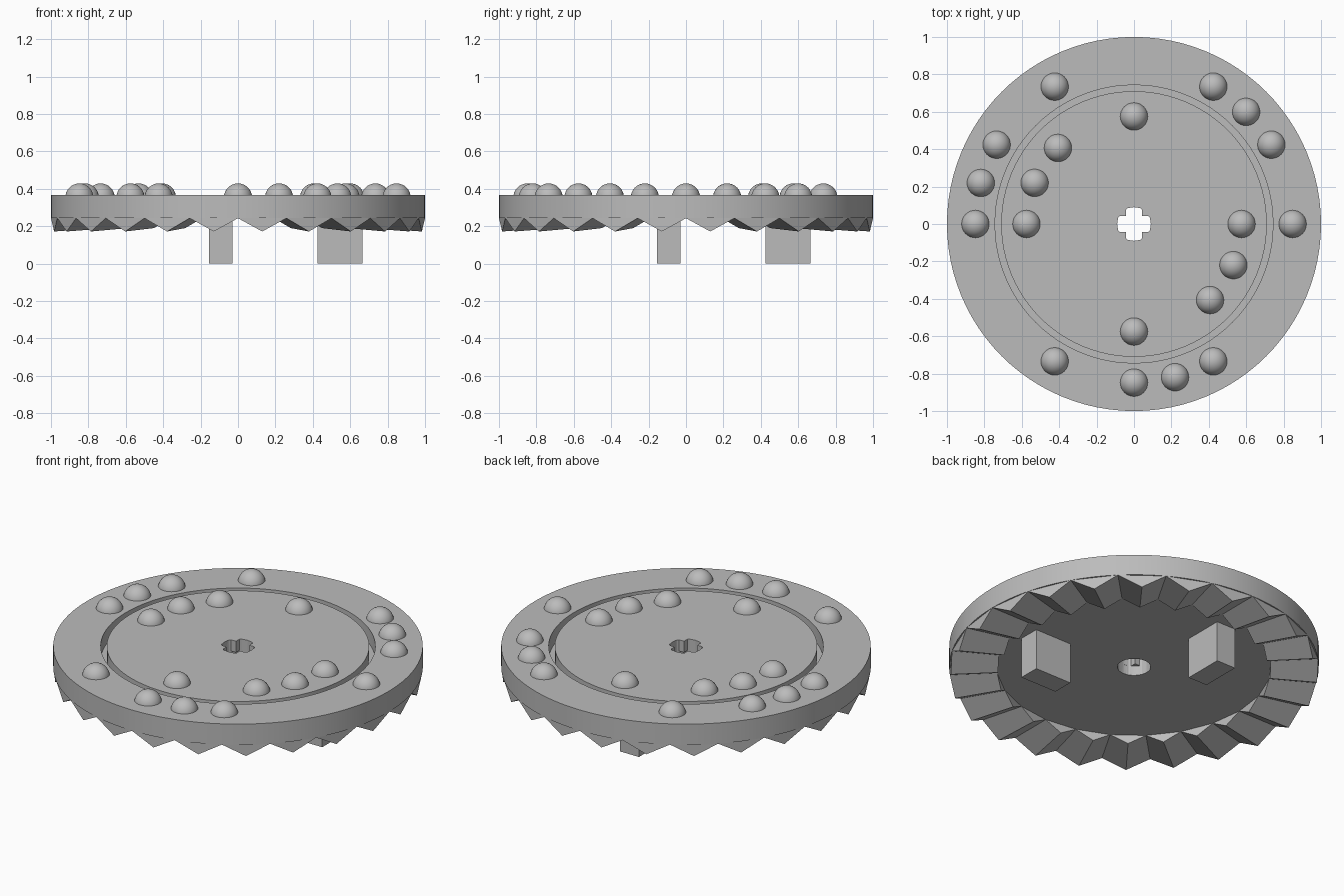
import bpy, bmesh
from math import cos, sin, radians, tau
from mathutils import Matrix, Vector

if "Cube" in bpy.data.objects:
    bpy.data.objects.remove(bpy.data.objects["Cube"], do_unlink=True)

grey = bpy.data.materials.new("light_grey")
grey.use_nodes = True
COLOR = (0.5, 0.5, 0.5, 1)
grey.diffuse_color = COLOR
next(n for n in grey.node_tree.nodes if n.type == "BSDF_PRINCIPLED").inputs["Base Color"].default_value = COLOR

TOP, BASE, TIP = 0.367, 0.243, 0.172
TEETH = 24


def finish(bm, name, smooth=False):
    bmesh.ops.recalc_face_normals(bm, faces=bm.faces)
    mesh = bpy.data.meshes.new(name)
    bm.to_mesh(mesh)
    bm.free()
    mesh.materials.append(grey)
    ob = bpy.data.objects.new(name, mesh)
    bpy.context.collection.objects.link(ob)
    if smooth:
        shade(ob)
    return ob


def activate(ob):
    bpy.ops.object.select_all(action="DESELECT")
    ob.select_set(True)
    bpy.context.view_layer.objects.active = ob


def shade(ob):
    activate(ob)
    bpy.ops.object.shade_smooth_by_angle(angle=radians(35))


def prism(points, z0, z1, name):
    bm = bmesh.new()
    face = bm.faces.new([bm.verts.new((x, y, z0)) for x, y in points])
    up = bmesh.ops.extrude_face_region(bm, geom=[face])["geom"]
    bmesh.ops.translate(bm, vec=(0, 0, z1 - z0), verts=[v for v in up if isinstance(v, bmesh.types.BMVert)])
    return finish(bm, name)


def cut(target, cutter):
    cutter.hide_render = True
    mod = target.modifiers.new("cut", "BOOLEAN")
    mod.operation, mod.solver, mod.object = "DIFFERENCE", "EXACT", cutter
    activate(target)
    bpy.ops.object.modifier_apply(modifier=mod.name)
    bpy.data.objects.remove(cutter, do_unlink=True)


# Disc with a ring groove, turned from its profile
profile = [(0, BASE), (1, BASE), (1, TOP), (0.743, TOP), (0.743, 0.28), (0.71, 0.28), (0.71, TOP), (0, TOP)]
bm = bmesh.new()
verts = [bm.verts.new((r, 0, z)) for r, z in profile]
edges = [bm.edges.new(pair) for pair in zip(verts, verts[1:])]
bmesh.ops.spin(bm, geom=verts + edges, cent=(0, 0, 0), axis=(0, 0, 1), angle=tau, steps=96)
bmesh.ops.remove_doubles(bm, verts=bm.verts, dist=0.0001)
disc = finish(bm, "gear_disc")

# Cross-shaped axle hole opening into a round bore underneath
arm = [(0.09, 0), (0.085, 0.034), (0.076, 0.044), (0.044, 0.044), (0.044, 0.076), (0.034, 0.085)]
cross = []
for q in range(4):
    turn = Matrix.Rotation(tau * q / 4, 2)
    cross += [tuple(turn @ Vector(p)) for p in arm]
cut(disc, prism(cross, 0.2, 0.5, "cross_cutter"))
circle = [(0.09 * cos(tau * i / 32), 0.09 * sin(tau * i / 32)) for i in range(32)]
cut(disc, prism(circle, 0.1, 0.3, "bore_cutter"))
shade(disc)

# Crown teeth, tapering toward the axis
bm = bmesh.new()
half = tau / TEETH / 2
for i in range(TEETH):
    mid = (2 * i + 1) * half
    rings = []
    for r in (1, 0.743):
        ring = [(r * cos(mid - half), r * sin(mid - half), BASE),
                (r * cos(half) * cos(mid), r * cos(half) * sin(mid), BASE - (BASE - TIP) * r),
                (r * cos(mid + half), r * sin(mid + half), BASE)]
        rings.append([bm.verts.new(p) for p in ring])
    outer, inner = rings
    bm.faces.new(outer)
    bm.faces.new(inner[::-1])
    for a, b in ((0, 1), (1, 2), (2, 0)):
        bm.faces.new((outer[b], outer[a], inner[a], inner[b]))
finish(bm, "crown_teeth")

# Rounded studs in two rings on the top
STUDS = {0.575: (0, 90, 135, 157.5, 180, 270, 315, 337.5),
         0.848: (0, 30, 45, 60, 120, 150, 165, 180, 240, 270, 285, 300)}
bm = bmesh.new()
for r, angles in STUDS.items():
    for a in map(radians, angles):
        spot = Matrix.Translation((r * cos(a), r * sin(a), 0.354))
        bmesh.ops.create_uvsphere(bm, u_segments=32, v_segments=16, radius=0.075, matrix=spot)
low = [v for v in bm.verts if v.co.z < 0.353]
bmesh.ops.delete(bm, geom=low, context="VERTS")
finish(bm, "top_studs", smooth=True)

# Two drive pegs below
for name, x0, x1, y0, y1 in (("side_peg", 0.425, 0.665, -0.155, -0.03),
                             ("back_peg", -0.155, -0.03, 0.425, 0.665)):
    prism([(x0, y0), (x1, y0), (x1, y1), (x0, y1)], 0, BASE + 0.01, name)
